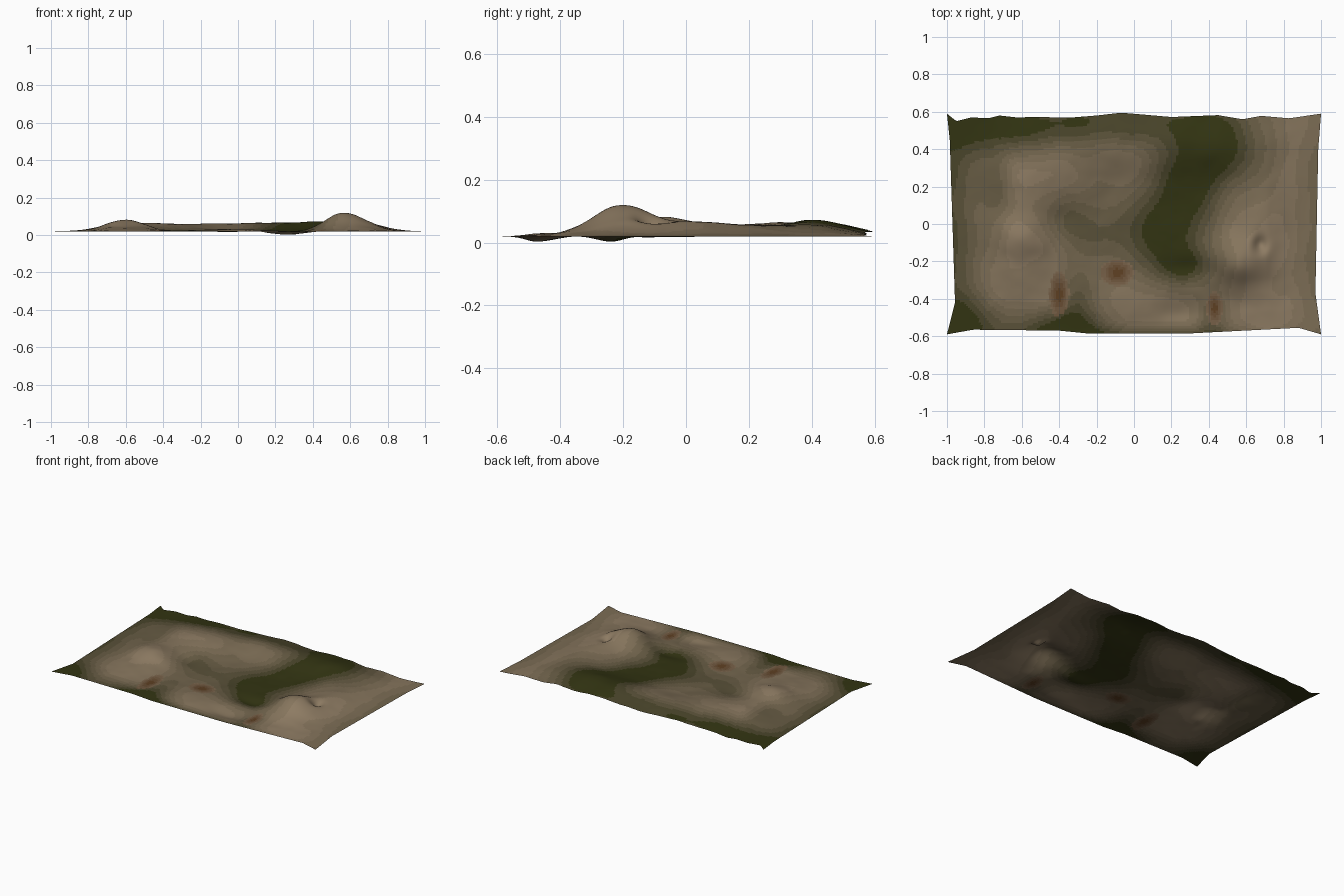
import bpy, bmesh, math
from mathutils import Vector, noise

if "Cube" in bpy.data.objects:
    bpy.data.objects.remove(bpy.data.objects["Cube"])

NX, NY = 150, 90


def lerp(a, b, t):
    return a + (b - a) * t


def profile(points, t):
    """Piecewise linear lookup through (t, value) pairs."""
    for (t0, a), (t1, b) in zip(points, points[1:]):
        if t <= t1:
            return lerp(a, b, (t - t0) / (t1 - t0))
    return points[-1][1]


def clamp(t):
    return max(0.0, min(1.0, t))


def blob(x, y, cx, cy, rx, ry):
    return math.exp(-((x - cx) / rx) ** 2 - ((y - cy) / ry) ** 2)


# Ragged outline of the ground sheet
FRONT = [(-1, -.59), (-.86, -.565), (-.4, -.57), (-.25, -.585), (.3, -.585), (.88, -.555), (1, -.59)]
BACK = [(-1, .59), (-.95, .55), (-.87, .57), (-.78, .565), (-.72, .58), (-.63, .57), (-.5, .572),
        (-.35, .568), (-.2, .58), (-.07, .595), (.05, .585), (.2, .572), (.45, .582), (.58, .56),
        (.68, .578), (.83, .565), (1, .59)]
LEFT = [(-.59, -1), (-.42, -.957), (.45, -.985), (.59, -1)]
RIGHT = [(-.59, 1), (-.37, .97), (.4, .985), (.59, 1)]

# Hills and hollows: x, y, radius x, radius y, height
BUMPS = [
    (.57, -.21, .14, .13, .082),     # right hill
    (.70, .05, .20, .36, .043),      # right shoulder
    (-.62, -.08, .15, .13, .045),    # left hill
    (-.62, .10, .26, .30, .022),     # left shoulder
    (-.50, .25, .25, .15, .020),     # left plateau
    (.00, .42, .65, .17, .042),      # back ridge
    (.42, .42, .20, .14, .022),
    (-.65, -.30, .15, .09, .014),    # front left ledge
    (-.05, -.42, .25, .10, .012),    # front mound
    (-.42, .00, .09, .10, -.016),    # left hollow
    (.28, -.24, .13, .06, -.018),    # basin hollows
    (.28, -.47, .15, .08, -.017),
    (.69, -.12, .035, .045, -.035),  # steep pit behind the right hill
]

# Dark mossy patches: x, y, radius x, radius y, strength
MOSS = [
    (.15, -.05, .24, .22, 1.1), (.42, .42, .26, .22, 1.1), (.28, .18, .18, .16, .7),
    (.28, -.23, .14, .10, .7), (-.1, .55, .5, .13, .8), (-.75, .52, .35, .14, .9),
    (-1, .0, .17, .9, .8), (-.9, -.55, .25, .14, .8), (-.38, -.56, .22, .10, 1.0),
    (-.3, -.42, .10, .18, .5), (-.35, .0, .12, .15, .5), (-.74, .2, .08, .2, .4),
    (.05, -.6, .6, .05, .7), (.42, -.5, .08, .16, .5), (1, .0, .12, .9, .3), (-.2, .0, .12, .3, .3),
]
EARTH = [(-.09, -.26, .10, .08), (-.40, -.38, .06, .14), (.43, -.45, .05, .10)]


def height(x, y):
    h = sum(b[4] * blob(x, y, *b[:4]) for b in BUMPS)
    h += .006 * noise.noise(Vector((x * 5, y * 5, 3))) + .002 * noise.noise(Vector((x * 14, y * 14, 7)))
    fade = clamp((1 - abs(x)) / .27) * clamp((y + .59) / .10)
    return max(0, .02 + h * fade)


# Sheet built as a warped grid
me = bpy.data.meshes.new("ground")
ground = bpy.data.objects.new("ground", me)
bpy.context.collection.objects.link(ground)
bm = bmesh.new()
rows = []
for j in range(NY + 1):
    v = j / NY
    row = []
    for i in range(NX + 1):
        u = i / NX
        gx, gy = lerp(-1, 1, u), lerp(-.59, .59, v)
        x = lerp(profile(LEFT, gy), profile(RIGHT, gy), u)
        y = lerp(profile(FRONT, gx), profile(BACK, gx), v)
        row.append(bm.verts.new((x, y, height(gx, gy))))
    rows.append(row)

# Blended soil materials: tan to moss, then tan to earth
STEPS = 8
TAN, DARK, BROWN = (.27, .20, .125), (.032, .034, .006), (.11, .05, .016)


def add_material(name, a, b, t):
    m = bpy.data.materials.new(name)
    m.diffuse_color = [lerp(p, q, t) for p, q in zip(a, b)] + [1]
    m.use_nodes = True
    m.node_tree.nodes["Principled BSDF"].inputs["Base Color"].default_value = m.diffuse_color
    me.materials.append(m)


for k in range(STEPS):
    add_material("moss_%d" % k, TAN, DARK, k / (STEPS - 1))
for k in range(STEPS):
    add_material("earth_%d" % k, TAN, BROWN, k / (STEPS - 1))

for j in range(NY):
    for i in range(NX):
        f = bm.faces.new((rows[j][i], rows[j][i + 1], rows[j + 1][i + 1], rows[j + 1][i]))
        f.smooth = True
        c = f.calc_center_median()
        moss = clamp(sum(m[4] * blob(c.x, c.y, *m[:4]) for m in MOSS)
                     + .12 * noise.noise(Vector((c.x * 5, c.y * 5, 1))))
        earth = max(blob(c.x, c.y, *e) for e in EARTH)
        if earth > .45 and earth > moss * .7:
            f.material_index = STEPS + round(clamp(max(earth, moss)) * (STEPS - 1))
        else:
            f.material_index = round(moss ** .7 * (STEPS - 1))
bm.to_mesh(me)
bm.free()
